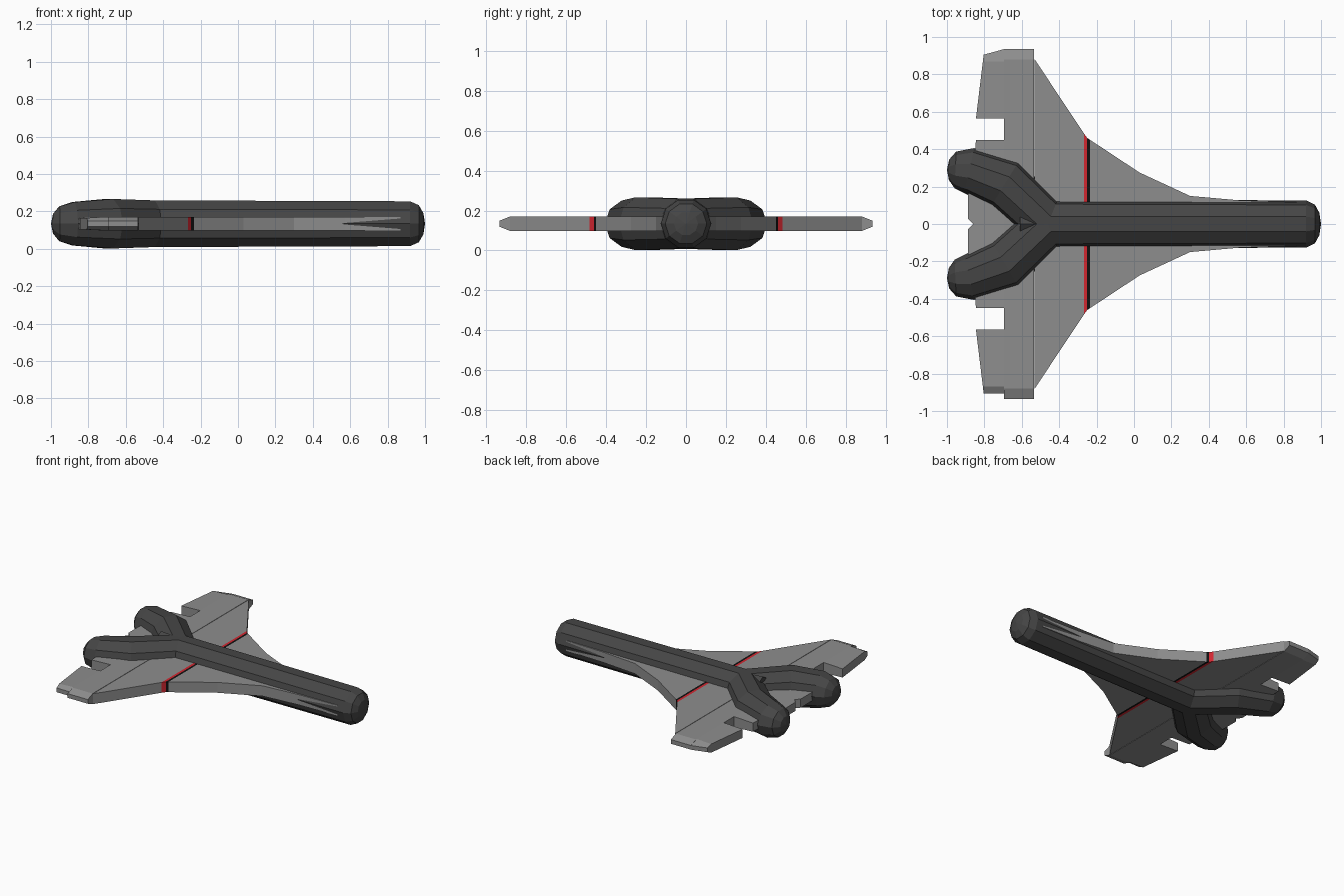
import bpy, bmesh
from math import cos, sin, tau
from mathutils import Vector

if "Cube" in bpy.data.objects:
    bpy.data.objects.remove(bpy.data.objects["Cube"])

ZC = 0.134      # mid height of the whole craft
SIDES = 10


def material(name, rgb):
    m = bpy.data.materials.new(name)
    m.diffuse_color = (*rgb, 1)
    m.use_nodes = True
    m.node_tree.nodes["Principled BSDF"].inputs["Base Color"].default_value = m.diffuse_color
    return m


HULL = material("dark_hull", (0.06, 0.06, 0.06))
GREY = material("wing_grey", (0.27, 0.27, 0.27))
RED = material("stripe_red", (0.65, 0.02, 0.03))
BLACK = material("stripe_black", (0.005, 0.005, 0.005))


def finish(name, bm, mat):
    bmesh.ops.remove_doubles(bm, verts=bm.verts, dist=1e-5)
    bmesh.ops.recalc_face_normals(bm, faces=bm.faces)
    me = bpy.data.meshes.new(name)
    bm.to_mesh(me)
    bm.free()
    me.materials.append(mat)
    ob = bpy.data.objects.new(name, me)
    bpy.context.collection.objects.link(ob)
    return ob


def sweep(name, path, mat):
    """Ten-sided tube along (x, y, radius) points, mitred at the bends."""
    bm = bmesh.new()
    pts = [Vector((x, y, ZC)) for x, y, r in path]
    rings = []
    for i, (p, (_, _, r)) in enumerate(zip(pts, path)):
        a = (p - pts[i - 1]).normalized() if i else None
        b = (pts[i + 1] - p).normalized() if i + 1 < len(pts) else None
        t = ((a or b) + (b or a)).normalized()
        n = Vector((-t.y, t.x, 0))
        miter = 1 / t.dot(a or b)
        ring = []
        for k in range(SIDES):
            ang = tau * k / SIDES
            ring.append(bm.verts.new(p + n * r * cos(ang) * miter + Vector((0, 0, r * sin(ang)))))
        rings.append(ring)
    for r0, r1 in zip(rings, rings[1:]):
        for k in range(SIDES):
            j = (k + 1) % SIDES
            bm.faces.new((r0[k], r0[j], r1[j], r1[k]))
    bm.faces.new(rings[0])
    return finish(name, bm, mat)


def plate(name, outline, mat, side=1):
    """Flat panel from (x, y, half thickness) points."""
    bm = bmesh.new()
    top = [bm.verts.new((x, y * side, ZC + h)) for x, y, h in outline]
    bot = [bm.verts.new((x, y * side, ZC - h)) for x, y, h in outline]
    n = len(outline)
    bm.faces.new(top)
    bm.faces.new(bot[::-1])
    for k in range(n):
        j = (k + 1) % n
        bm.faces.new((top[k], bot[k], bot[j], top[j]))
    return finish(name, bm, mat)


# Fuselage with rounded nose
sweep("fuselage", [(-0.40, 0, 0.131), (0.92, 0, 0.126), (0.967, 0, 0.104),
                   (0.991, 0, 0.06), (1.0, 0, 0.0)], HULL)

T, E, F = 0.037, 0.015, 0.031   # wing, tip edge and flap half thickness
for side, word in ((1, "left"), (-1, "right")):
    # Rear arm of the forked hull
    arm = [(-0.40, 0, 0.131), (-0.46, 0, 0.131), (-0.69, 0.215, 0.139), (-0.88, 0.285, 0.122),
           (-0.955, 0.289, 0.098), (-0.989, 0.29, 0.055), (-1.0, 0.29, 0.0)]
    sweep(f"{word}_rear_arm", [(x, y * side, r) for x, y, r in arm], HULL)

    # Wing in slices, with the two stripe bands
    plate(f"{word}_front_wing", [(0.87, 0, T), (0.87, 0.117, T), (0.57, 0.126, T), (0.30, 0.15, T),
                                 (0.03, 0.275, T), (-0.235, 0.45, T), (-0.235, 0, T)], GREY, side)
    plate(f"{word}_black_stripe", [(-0.235, 0, T), (-0.235, 0.45, T), (-0.25, 0.46, T),
                                   (-0.25, 0, T)], BLACK, side)
    plate(f"{word}_red_stripe", [(-0.25, 0, T), (-0.25, 0.46, T), (-0.267, 0.483, T),
                                 (-0.267, 0, T)], RED, side)
    plate(f"{word}_rear_wing", [(-0.267, 0, T), (-0.267, 0.483, T), (-0.532, 0.882, T),
                                (-0.532, 0, T)], GREY, side)

    # Tail panel with a thinned tip
    plate(f"{word}_tail_panel", [(-0.535, 0, T), (-0.535, 0.88, T), (-0.695, 0.88, T),
                                 (-0.695, 0, T)], GREY, side)
    plate(f"{word}_tail_tip", [(-0.535, 0.88, T), (-0.535, 0.935, E), (-0.695, 0.935, E),
                               (-0.695, 0.88, T)], GREY, side)

    # Outer and inner trailing flaps, with a gap between
    plate(f"{word}_outer_flap", [(-0.695, 0.565, T), (-0.695, 0.87, T), (-0.808, 0.87, F),
                                 (-0.845, 0.565, F)], GREY, side)
    plate(f"{word}_outer_flap_tip", [(-0.695, 0.87, T), (-0.695, 0.935 if side > 0 else 0.905, E),
                                     (-0.804, 0.905, E), (-0.808, 0.87, F)], GREY, side)
    plate(f"{word}_inner_flap", [(-0.695, 0, T), (-0.695, 0.45, T), (-0.845, 0.45, F),
                                 (-0.85, 0.38, F), (-0.888, 0.15, F), (-0.888, 0.03, F),
                                 (-0.86, 0, F)], GREY, side)

# Small wedge in the fork
bm = bmesh.new()
tip = bm.verts.new((-0.47, 0, 0.255))
base = [bm.verts.new((-0.61, y, z)) for y, z in ((-0.06, 0.225), (0.06, 0.225), (0, 0.262))]
low = bm.verts.new((-0.52, 0, 0.15))
for f in ((tip, base[0], base[2]), (tip, base[2], base[1]), (base[0], base[1], base[2]),
          (low, base[0], tip), (low, tip, base[1]), (low, base[1], base[0])):
    bm.faces.new(f)
finish("fork_wedge", bm, HULL)
